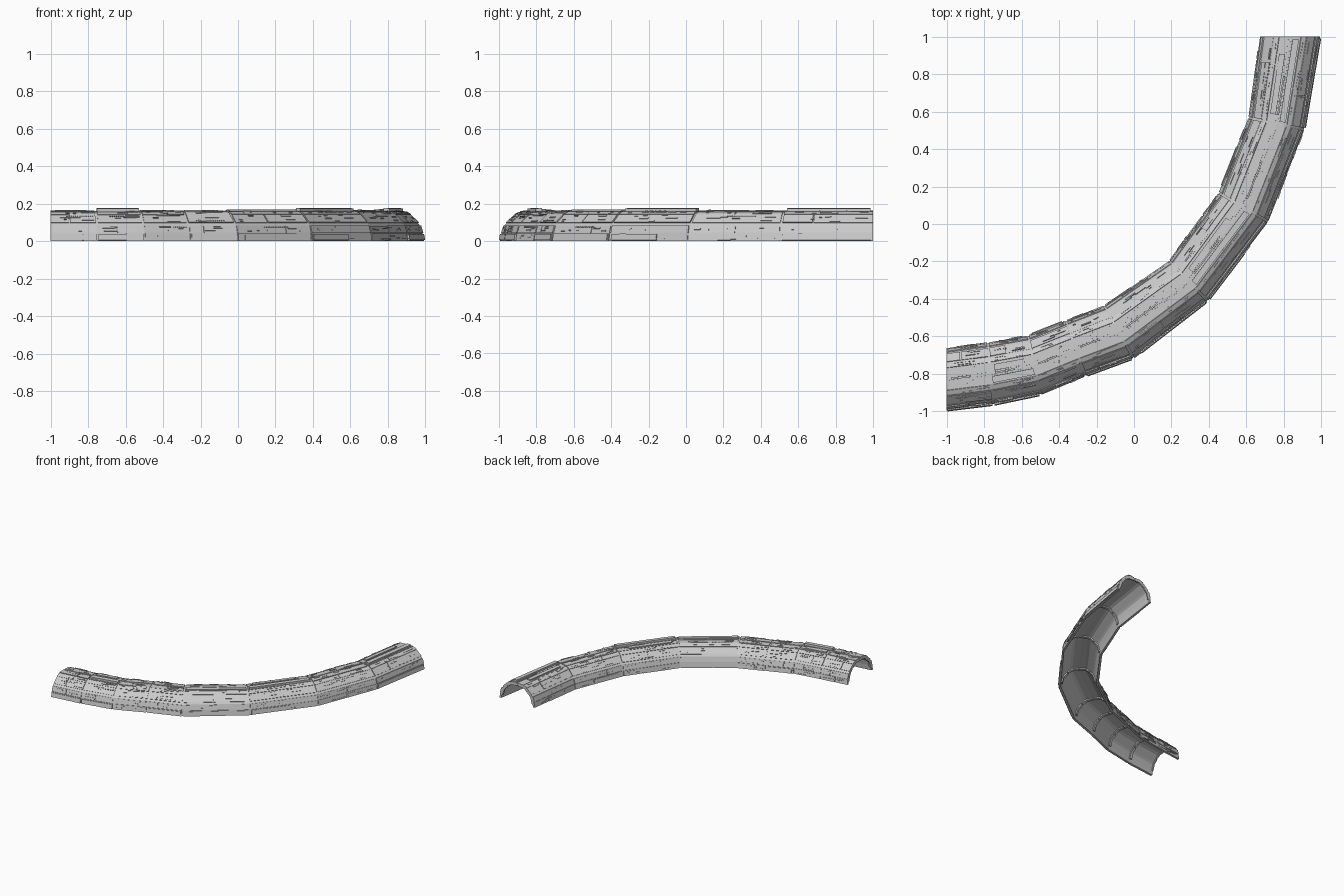
import bpy, bmesh, random
from mathutils import Vector

if "Cube" in bpy.data.objects:
    bpy.data.objects.remove(bpy.data.objects["Cube"])

random.seed(7)

# Joint lines in plan: (inner x, inner y, outer x, outer y)
JOINTS = [(-1, -.665, -1, -.992), (-.78, -.635, -.75, -.962), (-.565, -.598, -.5, -.91),
          (-.362, -.518, -.26, -.81), (-.158, -.438, -.003, -.715), (.19, -.198, .393, -.41),
          (.455, .165, .715, .013), (.615, .567, .908, .505), (.675, 1, .992, 1)]
# Half of the arch section, crown to foot: (offset, height)
HALF = [Vector(p) for p in ((0, .157), (.055, .155), (.082, .144), (.13, .1),
                            (.143, .084), (.155, .045), (.163, 0))]
LEN = [0]
for a, b in zip(HALF, HALF[1:]):
    LEN.append(LEN[-1] + (b - a).length)
KNOTS = [l / LEN[-1] for l in LEN]


def edge_normal(i):
    d = HALF[i + 1] - HALF[i]
    return Vector((-d.y, d.x)).normalized()


def section(s, h):
    """Point on the arch at s (-1 inner foot .. 1 outer foot), raised by h."""
    a = min(abs(s), 1)
    i = next(k for k in range(len(HALF) - 1) if a <= KNOTS[k + 1] + 1e-9)
    f = (a - KNOTS[i]) / (KNOTS[i + 1] - KNOTS[i])
    p = HALF[i].lerp(HALF[i + 1], f)
    n = edge_normal(i)
    if n.y < 0 or n.x < 0:
        n = -n
    if a < 1e-6:
        n = Vector((0, 1))
    elif a > .999:
        n = Vector((1, 0))
    elif f > .999 and i + 2 < len(HALF):
        m = edge_normal(i + 1)
        m = -m if m.y < 0 or m.x < 0 else m
        n = (n + m).normalized()
    p = p + n * h
    return (p.x if s >= 0 else -p.x), max(p.y, 0)


def place(seg, t, v, z):
    a, b = JOINTS[seg], JOINTS[seg + 1]
    q = [x + (y - x) * t for x, y in zip(a, b)]
    f = .5 + v / .33
    return q[0] + (q[2] - q[0]) * f, q[1] + (q[3] - q[1]) * f, z


def panel(bm, seg, t0, t1, s0, s1, h0, h1):
    """Plate following the arch between two stations, from depth h0 to h1."""
    inner_knots = sorted({k * sg for k in KNOTS for sg in (-1, 1)})
    ss = [s0] + [k for k in inner_knots if s0 + .004 < k < s1 - .004] + [s1]
    rows = []
    for s in ss:
        rows.append([bm.verts.new(place(seg, t, *section(s, h)))
                     for t, h in ((t0, h0), (t1, h0), (t1, h1), (t0, h1))])
    for r, q in zip(rows, rows[1:]):
        for k in range(4):
            bm.faces.new((r[k], r[(k + 1) % 4], q[(k + 1) % 4], q[k]))
    bm.faces.new(rows[0][::-1])
    bm.faces.new(rows[-1])


def finish(bm, name):
    bmesh.ops.recalc_face_normals(bm, faces=bm.faces)
    me = bpy.data.meshes.new(name)
    bm.to_mesh(me)
    bm.free()
    bpy.context.collection.objects.link(bpy.data.objects.new(name, me))


PARTS = ("arch_shell", "joint_ribs", "wall_panels", "roof_panels", "skirt_panels",
         "surface_details", "rivet_rows")
B = {n: bmesh.new() for n in PARTS}
# Plated bands of the arch: (start, end) per side, grooves lie between
BANDS = [(.03, .22), (.235, .36), (.37, .6), (.675, .83), (.84, 1)]
RAISED = {1: .02, 4: .013, 5: .02, 7: .02}
SKIRTS = {(1, 1): (.02, .98), (5, 1): (.03, .6), (4, 1): (.1, .97), (3, 1): (.05, .95),
          (2, -1): (.1, .9), (6, -1): (.1, .6), (0, 1): (.02, .98), (7, 1): (.02, .98)}

for seg in range(8):
    a, b = JOINTS[seg], JOINTS[seg + 1]
    length = (Vector(b[:2]) / 2 + Vector(b[2:]) / 2 - Vector(a[:2]) / 2 - Vector(a[2:]) / 2).length
    u = 1 / length
    g0 = 0 if seg == 0 else .006 * u
    g1 = 1 if seg == 7 else 1 - .006 * u

    # thin structural arch and inside ribs at both ends
    panel(B["arch_shell"], seg, 0, 1, -1, 1, -.013, 0)
    for t0, t1 in ((0, .012 * u), (1 - .012 * u, 1)):
        for s in (-.9, -.45, 0, .45):
            panel(B["joint_ribs"], seg, t0, t1, s, s + .42, -.022, -.012)

    for side in (-1, 1):
        for i, (c, d) in enumerate(BANDS):
            # plates, some bands split along the length
            cut = random.choice((None, random.uniform(.3, .7)))
            spans = [(g0, g1)] if cut is None else [(g0, cut - .003 * u), (cut + .003 * u, g1)]
            for t0, t1 in spans:
                h = random.choice((.004, .006, .007))
                s0, s1 = sorted((c * side, d * side))
                panel(B["roof_panels" if i < 2 else "wall_panels"], seg, t0, t1, s0, s1, -.002, h)
            # small boxes and slots
            for _ in range(int(3 + length * 7)):
                L = random.uniform(.012, .075) * u
                t = random.uniform(.05, .95 - L)
                w = random.uniform(.012, .035)
                s = random.uniform(c + .01, d - w - .01)
                s0, s1 = sorted((s * side, (s + w) * side))
                panel(B["surface_details"], seg, t, t + L, s0, s1, 0, random.uniform(.008, .0115))
        # row of tiny studs
        s = random.choice((.2, .42, .55, .7, .93)) * side
        t = random.uniform(.1, .4)
        for k in range(14):
            tt = t + k * .011 * u
            if tt < .93:
                panel(B["rivet_rows"], seg, tt, tt + .005 * u, s, s + .012, 0, .0095)
        # applied skirt plates at the foot
        if (seg, side) in SKIRTS:
            t0, t1 = SKIRTS[seg, side]
            s0, s1 = sorted((.86 * side, .985 * side))
            panel(B["skirt_panels"], seg, t0, t1, s0, s1, 0, .012)

    # raised roof plates
    if seg in RAISED:
        h = RAISED[seg]
        panel(B["roof_panels"], seg, .03, .97, .06, .2, 0, h)
        panel(B["roof_panels"], seg, .1, .8, -.18, -.05, 0, h - .006)
    # thin spine in the crown groove
    panel(B["roof_panels"], seg, .1, .55, -.018, .018, 0, .009)

for n in PARTS:
    finish(B[n], n)
